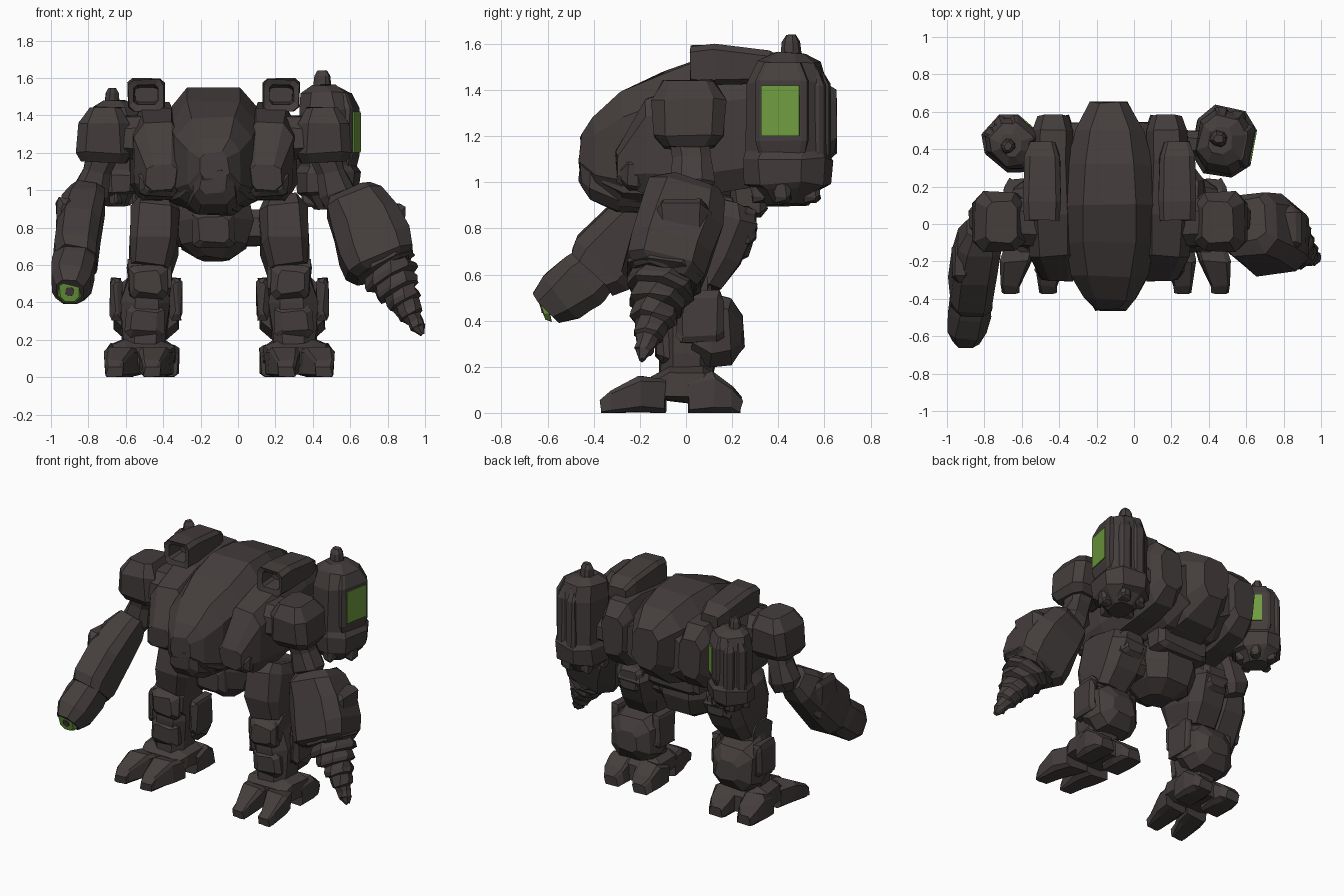
import bpy, bmesh, math, random
from mathutils import Vector, Matrix


def material(name, rgb):
    m = bpy.data.materials.new(name)
    m.diffuse_color = (*rgb, 1)
    return m


DARK = material("dark brown metal", (0.058, 0.048, 0.046))
GREEN = material("glowing green", (0.16, 0.33, 0.05))
MID = -0.13                      # the body's mirror plane
LEG_MID = -0.1                   # the legs' mirror plane
place = Matrix.Identity(4)       # current placement and name prefix
prefix = ""


def section(c):
    k = 1 - c
    return [(1, k), (k, 1), (-k, 1), (-1, k), (-1, -k), (-k, -1), (k, -1), (1, -k)]


def loft(name, rings, mat=DARK, rough=0.008):
    """Skin a list of equal-length rings, cap both ends, chip the corners a little."""
    random.seed(name)
    bm = bmesh.new()
    rows = []
    for ring in rings:
        row = []
        for p in ring:
            q = place @ (Vector(p) + Vector([random.uniform(-rough, rough) for _ in range(3)]))
            q.z = max(q.z, 0)
            row.append(bm.verts.new(q))
        rows.append(row)
    n = len(rows[0])
    for a, b in zip(rows, rows[1:]):
        for i in range(n):
            bm.faces.new((a[i], a[(i + 1) % n], b[(i + 1) % n], b[i]))
    bm.faces.new(rows[0])
    bm.faces.new(rows[-1])
    bmesh.ops.recalc_face_normals(bm, faces=bm.faces)
    me = bpy.data.meshes.new(prefix + name)
    bm.to_mesh(me)
    bm.free()
    me.materials.append(mat)
    bpy.context.collection.objects.link(bpy.data.objects.new(prefix + name, me))


def hull(name, rings, c=0.4, **kw):
    """Rings (x, y, z_low, z_high, half_width) standing upright along y."""
    loft(name, [[(x + u * w, y, (a + b) / 2 + v * (b - a) / 2) for u, v in section(c)]
                for x, y, a, b, w in rings], **kw)


def tube(name, path, c=0.5, twist=0.0, **kw):
    """Rings (x, y, z, radius_u, radius_v) square to the line from first to last."""
    axis = (Vector(path[-1][:3]) - Vector(path[0][:3])).normalized()
    ref = Vector((1, 0, 0)) if abs(axis.x) < 0.8 else Vector((0, 1, 0))
    u = (ref - axis * ref.dot(axis)).normalized()
    v = axis.cross(u)
    rings = []
    for k, (x, y, z, ru, rv) in enumerate(path):
        R = Matrix.Rotation(twist * k, 3, axis)
        rings.append([Vector((x, y, z)) + R @ (u * a * ru + v * b * rv) for a, b in section(c)])
    loft(name, rings, **kw)


def block(name, x, y, z, sx, sy, sz, c=0.25, b=0.03, **kw):
    """Chamfered block, from its centre and full sizes."""
    hull(name, [(x, y - sy / 2, z - sz / 2 + b, z + sz / 2 - b, sx / 2 - b),
                (x, y - sy / 2 + b, z - sz / 2, z + sz / 2, sx / 2),
                (x, y + sy / 2 - b, z - sz / 2, z + sz / 2, sx / 2),
                (x, y + sy / 2, z - sz / 2 + b, z + sz / 2 - b, sx / 2 - b)], c, **kw)


# ---- torso, nose and pelvis (x measured from the mirror plane)
place = Matrix.Translation((MID, 0, 0))
hull("torso_shell", [(0, -0.46, 1.06, 1.2, 0.08), (0, -0.4, 0.96, 1.28, 0.14),
                     (0, -0.28, 0.9, 1.385, 0.2), (0, -0.1, 0.89, 1.475, 0.24),
                     (0, 0.1, 0.91, 1.545, 0.25), (0, 0.32, 0.95, 1.545, 0.23),
                     (0, 0.5, 1.0, 1.5, 0.18), (0, 0.65, 1.13, 1.4, 0.1)], c=0.43)
hull("torso_core", [(0, -0.15, 1.0, 1.2, 0.28), (0, 0.0, 0.95, 1.4, 0.31),
                    (0, 0.4, 0.98, 1.42, 0.29), (0, 0.54, 1.08, 1.36, 0.22)])
hull("nose_cockpit", [(0, -0.46, 0.98, 1.1, 0.07), (0, -0.42, 0.93, 1.13, 0.11),
                      (0, -0.3, 0.87, 1.14, 0.13), (0, -0.1, 0.87, 1.05, 0.16)])
hull("chin_plate", [(0, -0.36, 0.98, 1.08, 0.15), (0, -0.28, 0.92, 1.12, 0.19),
                    (0, -0.05, 0.9, 1.1, 0.24)])
tube("pelvis", [(0, 0.06, 0.63, 0.09, 0.1), (0, 0.08, 0.7, 0.17, 0.19),
                (0, 0.1, 0.82, 0.21, 0.21), (0, 0.1, 0.95, 0.19, 0.2)])
block("waist_back_plate", 0, 0.27, 0.93, 0.4, 0.16, 0.16)
block("pelvis_front_plate", 0, -0.1, 0.79, 0.22, 0.1, 0.2)
tube("hip_axle", [(-0.33, 0.1, 0.8, 0.1, 0.1), (0.33, 0.1, 0.8, 0.1, 0.1)])

# ---- parts mirrored left and right
for s, prefix in ((1, "right_"), (-1, "left_")):
    place = Matrix.Translation((MID, 0, 0)) @ Matrix.Diagonal((s, 1, 1, 1))
    # flanks
    hull("flank", [(0.28, -0.3, 1.0, 1.14, 0.08), (0.3, -0.17, 0.95, 1.36, 0.13),
                   (0.31, 0.05, 0.94, 1.44, 0.13), (0.31, 0.35, 0.98, 1.47, 0.12),
                   (0.3, 0.5, 1.02, 1.46, 0.11), (0.3, 0.58, 1.12, 1.38, 0.08)])
    block("flank_vent", 0.3, -0.23, 1.03, 0.2, 0.1, 0.12)
    # launcher pod with a recessed mouth
    hull("launcher_pod", [(0.36, 0.14, 1.47, 1.55, 0.06), (0.36, 0.03, 1.46, 1.56, 0.065),
                          (0.36, 0.02, 1.42, 1.59, 0.095), (0.36, 0.12, 1.42, 1.6, 0.1),
                          (0.36, 0.36, 1.43, 1.57, 0.095), (0.36, 0.44, 1.44, 1.52, 0.065)],
         c=0.3, rough=0.004)
    # shoulder and upper arm
    tube("shoulder_axle", [(0.36, 0.01, 1.28, 0.14, 0.12), (0.55, 0.01, 1.28, 0.12, 0.11)])
    tube("shoulder", [(0.59, 0.01, 1.15, 0.12, 0.11), (0.59, 0.01, 1.2, 0.145, 0.15),
                      (0.59, 0.01, 1.36, 0.135, 0.16), (0.58, 0.01, 1.44, 0.08, 0.11)], c=0.35)
    tube("upper_arm", [(0.59, 0.01, 1.2, 0.09, 0.09), (0.63, 0.02, 1.1, 0.075, 0.08),
                       (0.66, 0.03, 0.99, 0.095, 0.09), (0.67, 0.02, 0.92, 0.07, 0.07)])
    tube("tank_bracket", [(0.3, 0.42, 1.2, 0.08, 0.1), (0.56, 0.43, 1.2, 0.06, 0.07)])

    # leg
    place = Matrix.Translation((LEG_MID, 0, 0)) @ Matrix.Diagonal((s, 1, 1, 1))
    tube("thigh", [(0.34, 0.11, 0.93, 0.1, 0.17), (0.34, 0.09, 0.87, 0.13, 0.22),
                   (0.35, 0.04, 0.7, 0.13, 0.2), (0.37, 0.01, 0.57, 0.11, 0.14)], c=0.35)
    block("thigh_back_plate", 0.34, 0.23, 0.81, 0.18, 0.14, 0.18)
    tube("knee", [(0.26, 0.0, 0.53, 0.1, 0.1), (0.49, 0.0, 0.53, 0.1, 0.1)])
    block("knee_cap", 0.38, -0.1, 0.51, 0.2, 0.1, 0.18)
    tube("shin", [(0.38, 0.0, 0.55, 0.1, 0.11), (0.39, 0.0, 0.4, 0.13, 0.12),
                  (0.4, 0.01, 0.25, 0.12, 0.12), (0.4, 0.0, 0.13, 0.11, 0.11)])
    block("shin_plate", 0.4, -0.08, 0.3, 0.2, 0.1, 0.16)
    hull("calf", [(0.39, 0.02, 0.24, 0.54, 0.16), (0.39, 0.11, 0.2, 0.52, 0.175),
                  (0.39, 0.19, 0.21, 0.5, 0.15), (0.39, 0.25, 0.29, 0.42, 0.08)])
    for x in (0.23, 0.55):
        block("calf_side_plate", x, 0.06, 0.42, 0.06, 0.2, 0.22, b=0.02)
    # foot: ankle block, two front toes, two heel toes
    hull("ankle", [(0.41, -0.15, 0.07, 0.15, 0.14), (0.41, -0.08, 0.05, 0.2, 0.17),
                   (0.41, 0.08, 0.04, 0.2, 0.18), (0.41, 0.15, 0.03, 0.14, 0.15)])
    for x, bend in ((0.33, 0.03), (0.5, 0.06)):
        hull("front_toe", [(x + bend, -0.37, 0.0, 0.06, 0.04), (x + bend, -0.33, 0.0, 0.09, 0.05),
                           (x + bend / 2, -0.2, 0.0, 0.165, 0.08), (x, -0.09, 0.0, 0.15, 0.08)], c=0.3)
    for x in (0.3, 0.52):
        hull("heel_toe", [(x, 0.01, 0.0, 0.14, 0.075), (x, 0.12, 0.0, 0.18, 0.085),
                          (x, 0.2, 0.0, 0.12, 0.075), (x, 0.24, 0.0, 0.06, 0.05)], c=0.3)

# ---- back tanks, built at the origin with the window facing +x
for prefix, loc, size, turn, wide in (("right_", (0.48, 0.44, 0.88), 1.0, -0.2, 0.17),
                                      ("left_", (-0.65, 0.43, 0.9), 0.85, 0.85, 0.1)):
    place = (Matrix.Translation(loc) @ Matrix.Rotation(turn, 4, 'Z') @ Matrix.Scale(size, 4))
    tube("tank", [(0, 0, 0.02, 0.07, 0.09), (0, 0, 0.09, 0.13, 0.14), (0, 0, 0.11, 0.155, 0.17),
                  (0, 0, 0.22, 0.16, 0.18), (0, 0, 0.25, 0.145, 0.165), (0, 0, 0.55, 0.145, 0.165),
                  (-0.01, 0, 0.64, 0.12, 0.13), (-0.02, 0, 0.68, 0.06, 0.07)])
    tube("tank_nub", [(-0.03, 0.01, 0.63, 0.05, 0.045), (-0.03, 0.01, 0.73, 0.04, 0.035),
                      (-0.03, 0.01, 0.76, 0.025, 0.02)], rough=0.003)
    tube("window_housing", [(0.08, 0, 0.24, 0.06, 0.1), (0.09, 0, 0.3, 0.065, 0.115),
                            (0.09, 0, 0.56, 0.065, 0.115), (0.08, 0, 0.64, 0.04, 0.08)],
         c=0.2, rough=0.002)
    block("tank_window", 0.159, 0, 0.43, 0.008, wide, 0.22, c=0.1, b=0.001, rough=0, mat=GREEN)
    for a in (1.2, 1.9):
        x, y = 0.135 * math.cos(a), 0.155 * math.sin(a)
        tube("tank_pipe", [(x, y, 0.18, 0.04, 0.035), (x, y, 0.54, 0.04, 0.035),
                           (x * 0.8, y * 0.8, 0.62, 0.02, 0.02)], rough=0.004)
    for a in range(5):
        x, y = 0.11 * math.cos(a * 1.257), 0.12 * math.sin(a * 1.257)
        block("tank_claw", x, y, 0.1, 0.08, 0.08, 0.13, b=0.02)

# ---- right forearm and drill
prefix, place = "right_", Matrix.Identity(4)
tube("forearm", [(0.6, 0.02, 0.98, 0.11, 0.12), (0.62, 0.0, 0.94, 0.15, 0.17),
                 (0.68, -0.03, 0.83, 0.185, 0.18), (0.73, -0.07, 0.7, 0.2, 0.18),
                 (0.76, -0.1, 0.61, 0.19, 0.175), (0.775, -0.1, 0.57, 0.15, 0.14)], c=0.4)
block("forearm_plate", 0.81, -0.02, 0.84, 0.16, 0.26, 0.18, b=0.05)
base, tip = Vector((0.78, -0.09, 0.61)), Vector((0.985, -0.19, 0.23))
drill = []
for k in range(6):
    r = 0.165 * (1 - k / 6.6)
    for t, f in ((k / 6, 1.0), (k / 6 + 0.06, 0.98), (k / 6 + 0.08, 0.76)):
        drill.append((*base.lerp(tip, t), r * f, r * f))
drill.append((*tip, 0.012, 0.012))
tube("drill", drill, c=0.55, twist=0.12, rough=0.006)

# ---- left forearm cannon: stepped sleeve, then barrel
prefix = "left_"
tube("forearm_sleeve", [(-0.81, -0.02, 0.99, 0.09, 0.08), (-0.83, -0.09, 0.92, 0.115, 0.12),
                        (-0.85, -0.22, 0.79, 0.12, 0.15), (-0.87, -0.36, 0.65, 0.12, 0.16),
                        (-0.87, -0.4, 0.61, 0.105, 0.13)], c=0.4)
tube("cannon_barrel", [(-0.87, -0.36, 0.65, 0.1, 0.11), (-0.88, -0.44, 0.58, 0.11, 0.13),
                       (-0.89, -0.54, 0.5, 0.11, 0.12), (-0.9, -0.605, 0.455, 0.075, 0.085)], c=0.45)
block("cannon_side_plate", -0.93, -0.2, 0.83, 0.08, 0.22, 0.26)
tube("cannon_glow", [(-0.9, -0.6, 0.465, 0.065, 0.07), (-0.9, -0.625, 0.458, 0.052, 0.055)],
     rough=0.003, mat=GREEN)
tube("cannon_bore", [(-0.9, -0.61, 0.462, 0.025, 0.025), (-0.9, -0.631, 0.456, 0.022, 0.022)],
     rough=0.002)
